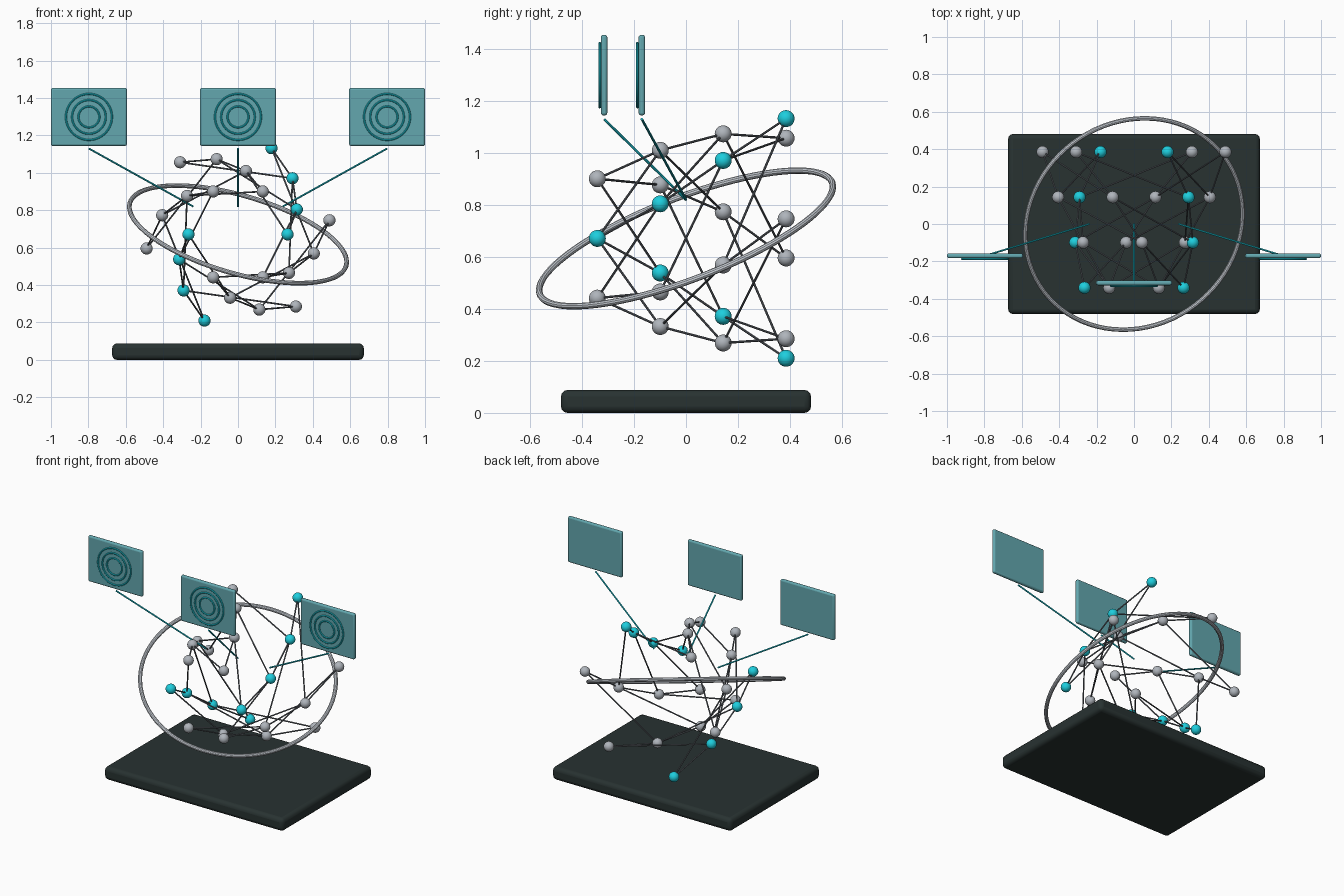
import bpy, math
from mathutils import Vector

cube = bpy.data.objects.get("Cube")
if cube:
    bpy.data.objects.remove(cube, do_unlink=True)


def material(name, r, g, b):
    m = bpy.data.materials.new(name)
    m.use_nodes = True
    m.diffuse_color = (r, g, b, 1)
    m.node_tree.nodes["Principled BSDF"].inputs["Base Color"].default_value = (r, g, b, 1)
    return m


CHARCOAL = material("charcoal", 0.021, 0.032, 0.031)
LINK_GREY = material("slate_grey", 0.13, 0.145, 0.165)
GREY = material("light_grey", 0.43, 0.46, 0.5)
SILVER = material("silver", 0.62, 0.66, 0.71)
CYAN = material("bright_cyan", 0.013, 0.62, 0.73)
PANEL = material("panel_teal", 0.125, 0.39, 0.43)


def finish(name, mat):
    ob = bpy.context.object
    ob.name = name
    ob.data.materials.append(mat)
    bpy.ops.object.shade_smooth_by_angle()
    return ob


def rounded_box(name, loc, size, bevel, mat):
    bpy.ops.mesh.primitive_cube_add(size=1, location=loc)
    ob = bpy.context.object
    ob.scale = size
    bpy.ops.object.transform_apply(location=False, rotation=False, scale=True)
    mod = ob.modifiers.new("rounding", "BEVEL")
    mod.width = bevel
    mod.segments = 3
    return finish(name, mat)


def rod(name, a, b, radius, mat):
    a, b = Vector(a), Vector(b)
    d = b - a
    bpy.ops.mesh.primitive_cylinder_add(vertices=10, radius=radius, depth=d.length,
                                        location=(a + b) / 2)
    bpy.context.object.rotation_euler = d.to_track_quat("Z", "Y").to_euler()
    return finish(name, mat)


def ring(name, loc, normal, major, minor, mat):
    bpy.ops.mesh.primitive_torus_add(location=loc, major_radius=major, minor_radius=minor,
                                     major_segments=80, minor_segments=10)
    bpy.context.object.rotation_euler = Vector(normal).to_track_quat("Z", "Y").to_euler()
    return finish(name, mat)


# Base slab
rounded_box("base", (0, 0, 0.044), (1.345, 0.962, 0.088), 0.025, CHARCOAL)

# Four widening, twisting layers of six nodes
MID_Z = 0.671
layers = []
for k in range(4):
    radius = 0.265 + 0.0765 * k
    layer = []
    for i in range(6):
        a = 0.4 * k + i * math.pi / 3
        p = (radius * math.cos(a), -0.341 + 0.242 * k, MID_Z + radius * math.sin(a))
        bpy.ops.mesh.primitive_uv_sphere_add(segments=24, ring_count=14, radius=0.0325, location=p)
        finish(f"node_{k}_{i}", CYAN if i % 3 == 0 else GREY)
        layer.append(p)
    layers.append(layer)

# Links from every node to two nodes of the next layer
for k in range(3):
    for i in range(6):
        for step in (0, 1):
            rod(f"link_{k}_{i}_{step}", layers[k][i], layers[k + 1][(i + step) % 6],
                0.0045, LINK_GREY)

# Tilted orbit ring
ring("orbit_ring", (0, 0, MID_Z), (0.262, -0.345, 0.901), 0.602, 0.0125, SILVER)

# Floating panels with concentric rings and a pointer rod
for side, x, y in (("right", -0.797, -0.17), ("middle", 0, -0.315), ("left", 0.797, -0.17)):
    rounded_box(f"{side}_panel", (x, y, 1.299), (0.406, 0.025, 0.31), 0.01, PANEL)
    for n, r in enumerate((0.056, 0.09, 0.123)):
        ring(f"{side}_panel_ring_{n}", (x, y - 0.017, 1.299), (0, -1, 0), r, 0.005, CYAN)
    rod(f"{side}_pointer", (x, y, 1.13), (x * 0.3, 0, 0.82), 0.005, CYAN)
